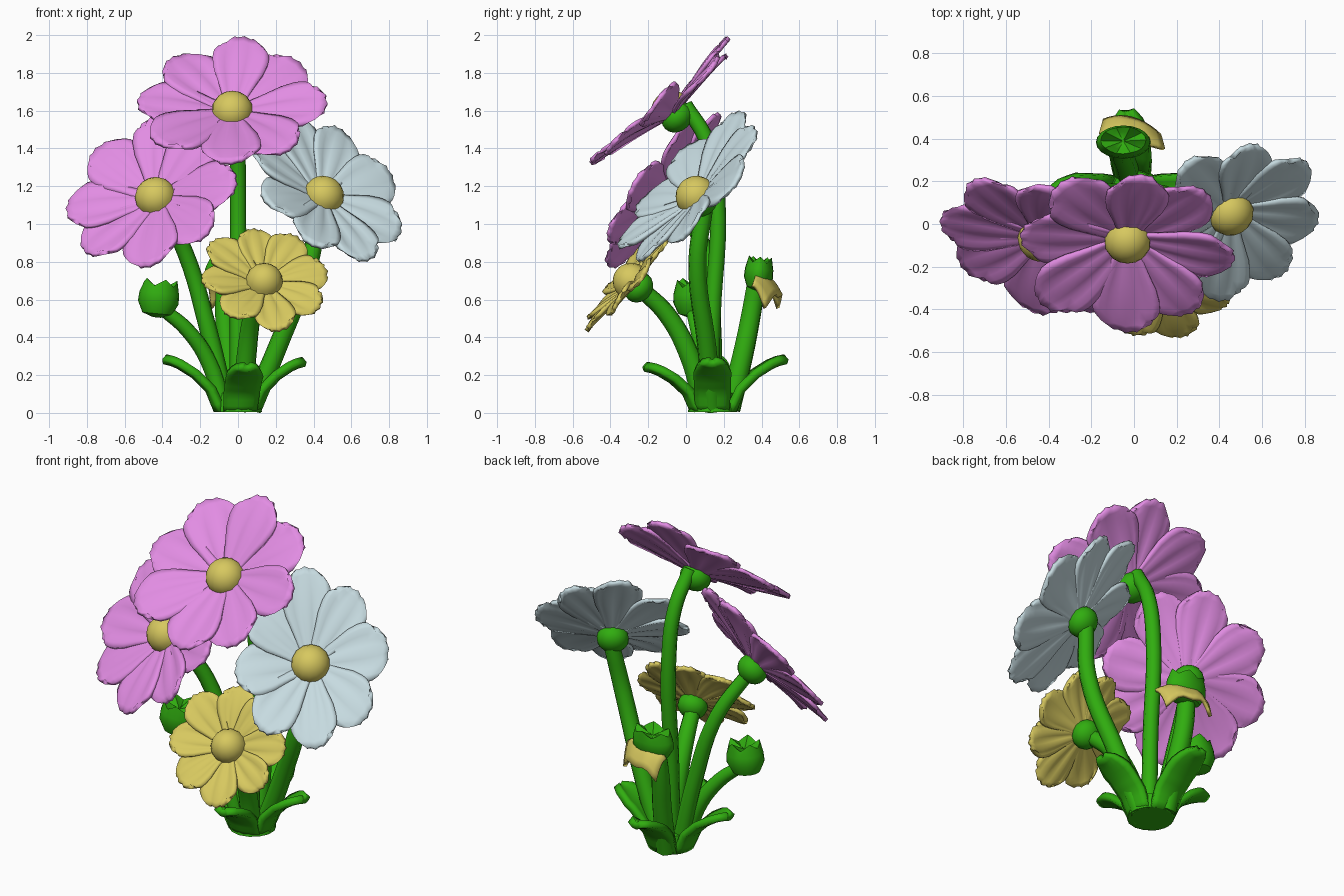
import bpy, bmesh, math, random
from mathutils import Vector, Matrix

if "Cube" in bpy.data.objects:
    bpy.data.objects.remove(bpy.data.objects["Cube"])
random.seed(4)

def mat(name, c):
    m = bpy.data.materials.new(name)
    m.diffuse_color = (*c, 1)
    m.use_nodes = True
    m.node_tree.nodes["Principled BSDF"].inputs["Base Color"].default_value = m.diffuse_color
    return m

PINK = mat("pink", (0.76, 0.265, 0.77))
BLUE = mat("pale_blue", (0.57, 0.71, 0.75))
YELLOW = mat("yellow", (0.68, 0.58, 0.115))
GREEN = mat("green", (0.03, 0.42, 0.005))

def finish(o, m, angle=50):
    o.data.materials.append(m)
    bpy.ops.object.select_all(action='DESELECT')
    o.select_set(True)
    bpy.context.view_layer.objects.active = o
    bpy.ops.object.shade_smooth_by_angle(angle=math.radians(angle))
    return o

def mesh_obj(name, bm, m, thick=0, angle=50):
    bmesh.ops.recalc_face_normals(bm, faces=bm.faces)
    me = bpy.data.meshes.new(name)
    bm.to_mesh(me)
    bm.free()
    o = bpy.data.objects.new(name, me)
    bpy.context.collection.objects.link(o)
    if thick:
        s = o.modifiers.new("thickness", 'SOLIDIFY')
        s.thickness, s.offset = thick, 0
    return finish(o, m, angle)

def grid(bm, nu, nv, fn):
    # sheet of quads, fn(u 0..1, v -1..1)
    rows = [[bm.verts.new(fn(i / nu, 2 * j / nv - 1)) for j in range(nv + 1)] for i in range(nu + 1)]
    for a, b in zip(rows, rows[1:]):
        for j in range(nv):
            bm.faces.new((a[j], a[j + 1], b[j + 1], b[j]))

def lerp_table(t, x):
    for (a, p), (b, q) in zip(t, t[1:]):
        if x <= b:
            return p + (q - p) * (x - a) / (b - a)
    return t[-1][1]

def frame(c, n):
    # local x right, y up along the flower face, z along its normal
    n = Vector(n).normalized()
    e1 = Vector((0, 0, 1)).cross(n).normalized()
    e2 = n.cross(e1)
    return Matrix.Translation(c) @ Matrix((e1, e2, n)).transposed().to_4x4()

def ball(name, M, size, m, half=False):
    bm = bmesh.new()
    bmesh.ops.create_uvsphere(bm, u_segments=14, v_segments=10, radius=1)
    if half:
        bmesh.ops.delete(bm, geom=[v for v in bm.verts if v.co.z < -.05], context='VERTS')
        bmesh.ops.holes_fill(bm, edges=bm.edges)
    bm.transform(M @ Matrix.Diagonal((*size, 1)))
    return mesh_obj(name, bm, m)

WIDTH = [(0, .08), (.25, .17), (.5, .265), (.7, .305), (.85, .295), (.94, .25), (1, .18)]
EVEN = [.22] * 8
CURLED = [.22, .1, .14, .25, .3, .28, .25, .12]   # forward lean of each petal

def flower(name, c, n, R, phase, m, cups=EVEN, sx=1, sy=1, dome=.11, calyx=.09):
    M = frame(c, n)
    S = Matrix.Diagonal((sx, sy, 1, 1))
    bm = bmesh.new()
    for k, cup in enumerate(cups):
        L = R * random.uniform(.96, 1.04)
        wide = R * random.uniform(.97, 1.08)
        cup += random.uniform(-.02, .02)
        twist = random.uniform(.03, .1)
        rot = Matrix.Rotation(math.radians(phase + 45 * k + random.uniform(-4, 4)), 4, 'Z')

        def petal(u, v):
            r = .03 + (L - .03) * u * (1 - .1 * u * u * v ** 4 - .03 * u * v * v)
            r += .006 * u ** 4 * math.cos(3 * math.pi * v)
            z = cup * r + .012 * u * v * v - .03 * u ** 3 + twist * v * u * .2
            z += .006 * math.sin(math.pi * u) * math.cos(2.5 * math.pi * v)
            return M @ S @ rot @ Vector((r, v * wide * lerp_table(WIDTH, u), z))
        grid(bm, 12, 10, petal)
    mesh_obj(name + "_petals", bm, m, .022)
    ball(name + "_centre", M @ Matrix.Translation((0, 0, .02)), (dome, dome, .105), YELLOW, True)
    ball(name + "_calyx", M @ Matrix.Translation((0, 0, -.025)), (calyx, calyx, calyx * .85), GREEN)

def stem(name, pts, r0=.05, r1=.04):
    cu = bpy.data.curves.new(name, 'CURVE')
    cu.dimensions = '3D'
    cu.bevel_depth, cu.bevel_resolution, cu.use_fill_caps = 1, 2, True
    cu.resolution_u = 6
    sp = cu.splines.new('BEZIER')
    sp.bezier_points.add(len(pts) - 1)
    for i, (b, p) in enumerate(zip(sp.bezier_points, pts)):
        b.co = p
        b.handle_left_type = b.handle_right_type = 'AUTO'
        b.radius = r0 + (r1 - r0) * i / (len(pts) - 1)
    o = bpy.data.objects.new(name, cu)
    bpy.context.collection.objects.link(o)
    bpy.ops.object.select_all(action='DESELECT')
    o.select_set(True)
    bpy.context.view_layer.objects.active = o
    bpy.ops.object.convert(target='MESH')
    finish(bpy.context.object, GREEN)

# Four open flowers
flower("top_pink_flower", (-.03, -.065, 1.585), (0, -.71, .71), .5, 86, PINK, CURLED)
flower("left_pink_flower", (-.43, -.055, 1.13), (-.34, -.75, .58), .485, 100, PINK, sy=1.03)
flower("blue_flower", (.445, .065, 1.135), (.38, -.64, .67), .485, 55, BLUE, sx=.89, sy=1.07)
flower("yellow_flower", (.135, -.27, .68), (.15, -.75, .62), .345, 95, YELLOW, dome=.1, calyx=.085)

# Stems
stem("top_pink_stem", [(0, .13, .02), (0, .14, .5), (0, .165, 1.15), (-.005, .11, 1.44), (-.025, -.005, 1.63)], .045)
stem("left_pink_stem", [(-.06, .14, .02), (-.16, .14, .45), (-.28, .1, .85), (-.41, -.02, 1.1)])
stem("blue_stem", [(.07, .14, .02), (.21, .11, .35), (.38, .06, .8), (.43, .1, 1.09)], .055, .045)
stem("yellow_stem", [(.02, .1, .02), (.045, .02, .3), (.075, -.1, .52), (.115, -.23, .65)], .06, .045)
stem("left_bud_stem", [(-.08, .12, .02), (-.15, .1, .26), (-.27, .06, .44), (-.4, .03, .55)], .05, .035)
stem("back_bud_stem", [(-.03, .23, .02), (-.05, .3, .3), (-.07, .35, .55), (-.06, .38, .74)], .06, .05)

# Green buds: lathed cups with a jagged rim
CUP = [(.02, -.1), (.075, -.08), (.103, -.02), (.1, .03), (.085, .085), (.055, .065), (.005, .05)]

def bud(name, c, axis, size):
    q = Vector((0, 0, 1)).rotation_difference(Vector(axis)).to_matrix().to_4x4()
    M = Matrix.Translation(c) @ q @ Matrix.Diagonal((*size, 1))
    bm = bmesh.new()

    def cup(u, v):
        r, z = CUP[round(u * 6)]
        a = math.pi * v
        if z > .06:
            z += .018 * math.cos(5 * a)
        return M @ Vector((r * math.cos(a), r * math.sin(a), z))
    grid(bm, 6, 20, cup)
    bmesh.ops.remove_doubles(bm, verts=bm.verts, dist=.0005)
    bmesh.ops.holes_fill(bm, edges=bm.edges)
    mesh_obj(name, bm, GREEN, 0, 40)

bud("left_bud", (-.42, .03, .605), (.1, 0, 1), (1.05, .95, 1))
bud("back_bud", (-.05, .385, .735), (0, .1, 1), (1.25, .75, .9))

# Drooping yellow petal of the back bud
bm = bmesh.new()
grid(bm, 6, 10, lambda u, v: Vector((
    -.01 + (.15 - .02 * u) * v, .385 + .11 * u * (1 - .4 * v * v) - .035 * v,
    .735 - .11 * u * u - .06 * v * v - .012 * u * math.cos(6 * v))))
mesh_obj("back_bud_petal", bm, YELLOW, .02)

# Leaves around the foot
PATH = [(0, (.11, 0)), (.3, (.155, .11)), (.6, (.235, .19)), (.85, (.33, .25)), (1, (.39, .265))]
RAD = [(t, p[0]) for t, p in PATH]
HGT = [(t, p[1]) for t, p in PATH]
LEAFW = [(0, .08), (.3, .09), (.7, .095), (.88, .07), (1, .025)]
for name, ang, s, h in (("right_leaf", 0, .9, .95), ("back_leaf", 95, 1, 1), ("left_leaf", 180, 1, 1),
                        ("front_leaf", 278, .92, .85)):
    bm = bmesh.new()
    M = Matrix.Translation((0, .14, 0)) @ Matrix.Rotation(math.radians(ang), 4, 'Z')
    grid(bm, 10, 6, lambda u, v: M @ Vector((
        s * lerp_table(RAD, u) - .03 * v * v * (1 - u), v * lerp_table(LEAFW, u),
        .012 + h * lerp_table(HGT, u) + .02 * v * v * u)))
    mesh_obj(name, bm, GREEN, .04)

# Clump joining the stems at the ground
bm = bmesh.new()
bmesh.ops.create_cone(bm, cap_ends=True, segments=14, radius1=.13, radius2=.11, depth=.1,
                      matrix=Matrix.Translation((0, .14, .055)))
mesh_obj("stem_base", bm, GREEN)
